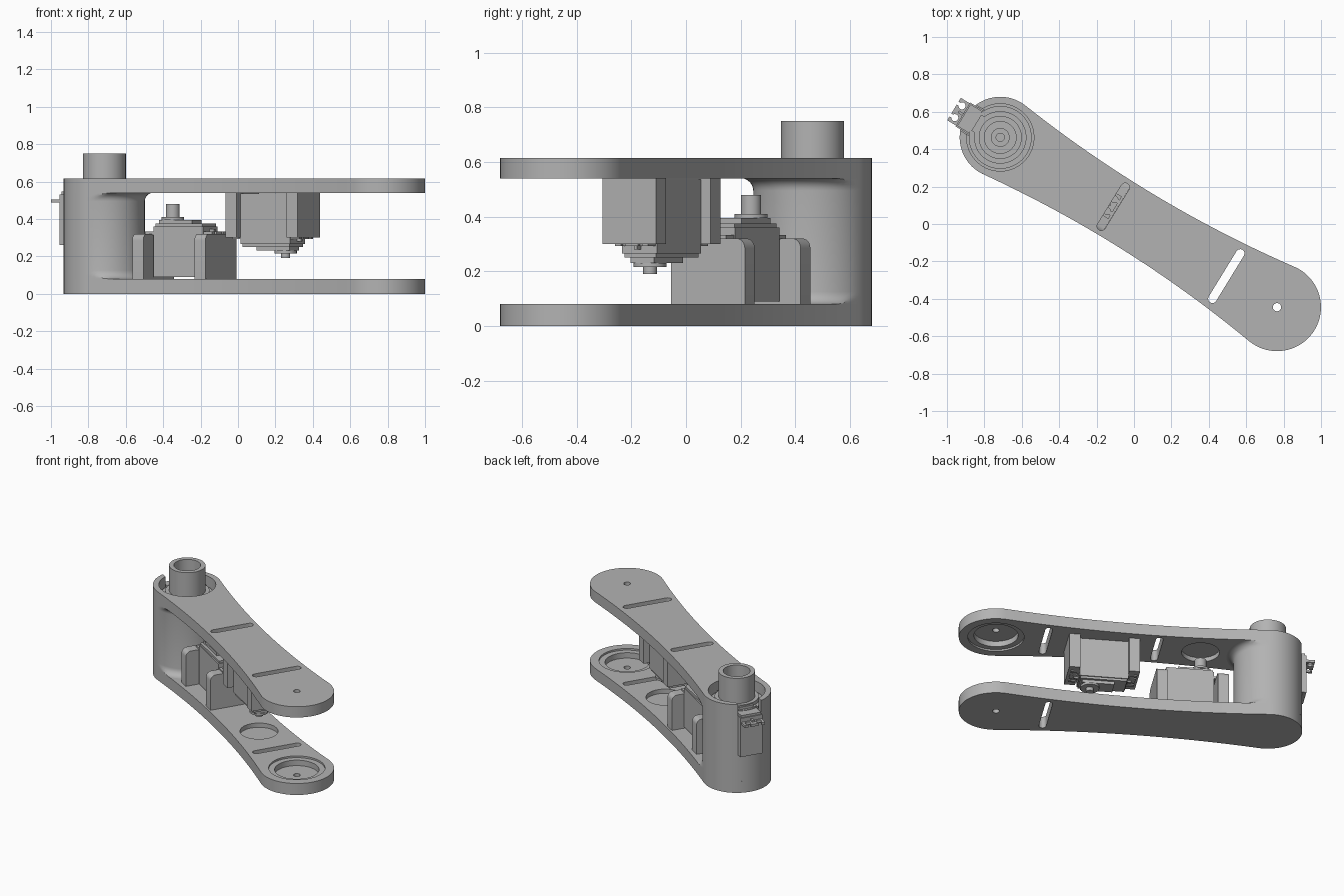
import bpy, bmesh, math
from math import sin, cos, pi, radians

old = bpy.data.objects.get("Cube")
if old:
    bpy.data.objects.remove(old, do_unlink=True)

grey = bpy.data.materials.new("plain_grey")
grey.use_nodes = True
grey.diffuse_color = (0.45, 0.45, 0.45, 1)
grey.node_tree.nodes["Principled BSDF"].inputs["Base Color"].default_value = (0.45, 0.45, 0.45, 1)

# Everything is built along the arm: local x runs from the hub to the tip
HUB = (-0.715, 0.463, 0)
TURN = -math.atan2(0.908, 1.48)
TIP = 1.736
R_HUB, R_TIP = 0.217, 0.235
LOW, UNDER, TOP = 0.08, 0.54, 0.615
SLOT_MID, SLOT_TIP = 0.709, 1.418
SHAFT_LOW, SHAFT_UP = 0.43, 1.137
parts = []


def finish(name, bm, keep=True):
    bmesh.ops.recalc_face_normals(bm, faces=bm.faces)
    me = bpy.data.meshes.new(name)
    bm.to_mesh(me)
    bm.free()
    ob = bpy.data.objects.new(name, me)
    bpy.context.collection.objects.link(ob)
    me.materials.append(grey)
    if keep:
        parts.append(ob)
    return ob


def prism(name, pts, z0, z1, keep=True):
    bm = bmesh.new()
    face = bm.faces.new([bm.verts.new((x, y, z0)) for x, y in pts])
    out = bmesh.ops.extrude_face_region(bm, geom=[face])
    for v in out["geom"]:
        if isinstance(v, bmesh.types.BMVert):
            v.co.z = z1
    return finish(name, bm, keep)


def arc(cx, cy, r, a0, a1, n):
    return [(cx + r * cos(radians(a0 + (a1 - a0) * i / n)),
             cy + r * sin(radians(a0 + (a1 - a0) * i / n))) for i in range(n + 1)]


def disc(name, x, y, r, z0, z1, keep=True, n=48):
    return prism(name, arc(x, y, r, 0, 360, n)[:-1], z0, z1, keep)


def slot(x, half, z0, z1):
    r = 0.023
    return prism("cutter", arc(x, half, r, 0, 180, 8) + arc(x, -half, r, 180, 360, 8), z0, z1, False)


def box(name, x0, x1, half, z0, z1, keep=True, round_z=None, y=0):
    bm = bmesh.new()
    bmesh.ops.create_cube(bm, size=1)
    for v in bm.verts:
        v.co = ((x0 + x1) / 2 + v.co.x * (x1 - x0), y + v.co.y * 2 * half,
                (z0 + z1) / 2 + v.co.z * (z1 - z0))
    if round_z is not None:
        edges = [e for e in bm.edges if all(abs(v.co.z - round_z) < 1e-4 for v in e.verts)
                 and abs(e.verts[0].co.x - e.verts[1].co.x) > 1e-4]
        bmesh.ops.bevel(bm, geom=edges, offset=0.035, segments=6, profile=0.5, affect='EDGES')
    return finish(name, bm, keep)


def cut(ob, cutters):
    for c in cutters:
        m = ob.modifiers.new("cut", 'BOOLEAN')
        m.operation, m.solver, m.object = 'DIFFERENCE', 'EXACT', c
        bpy.context.view_layer.objects.active = ob
        bpy.ops.object.modifier_apply(modifier=m.name)
        bpy.data.objects.remove(c, do_unlink=True)


def lathe(name, profile, n=64, fit=None):
    bm = bmesh.new()
    rings = []
    for r, z in profile:
        pts = [(r * cos(2 * pi * i / n), r * sin(2 * pi * i / n)) for i in range(n)]
        if fit:
            pts = [fit(x, y) for x, y in pts]
        rings.append([bm.verts.new((x, y, z)) for x, y in pts])
    for a, b in zip(rings, rings[1:]):
        for i in range(n):
            j = (i + 1) % n
            bm.faces.new((a[i], a[j], b[j], b[i]))
    bm.faces.new(rings[0])
    bm.faces.new(rings[-1])
    return finish(name, bm)


# Waisted arm outline: two round ends joined by concave sides
U0, W0 = R_HUB * cos(radians(83)), R_HUB * sin(radians(83))
U1, W1 = TIP + R_TIP * cos(radians(97)), R_TIP * sin(radians(97))


def half_width(u):
    t = (u - U0) / (U1 - U0)
    return W0 + (W1 - W0) * t - 0.055 * 4 * t * (1 - t)


side = [U0 + (U1 - U0) * i / 24 for i in range(1, 24)]
outline = (arc(TIP, 0, R_TIP, -97, 97, 40)
           + [(u, half_width(u)) for u in reversed(side)]
           + arc(0, 0, R_HUB, 83, 277, 40)
           + [(u, -half_width(u)) for u in side])

lower_plate = prism("lower_plate", outline, 0, LOW)
upper_plate = prism("upper_plate", outline, UNDER, TOP)

# Bearing seats, pockets and slots in the plates
for plate, inner, s, pocket in ((lower_plate, LOW, -1, SHAFT_UP), (upper_plate, UNDER, 1, SHAFT_LOW)):
    def span(depth):
        return sorted((inner - s * 0.02, inner + s * depth))
    cut(plate, [disc("cutter", TIP, 0, 0.178, *span(0.012), False),
                disc("cutter", TIP, 0, 0.14, *span(0.05), False),
                disc("cutter", TIP, 0, 0.022, -0.1, 1, False, 20),
                disc("cutter", pocket, 0, 0.12, *span(0.03), False),
                slot(SLOT_TIP, 0.142, -0.1, 1)])
cut(upper_plate, [slot(SLOT_MID, 0.122, 0.4, 1),
                  disc("cutter", 0, 0, 0.18, 0.5, 0.7, False, 64),
                  box("cutter", -0.3, 0, 0.08, 0.5, 0.7, False)])


# Hub column, flared into the plates on the arm side only
def inside_outline(x, y):
    r = math.hypot(x, y)
    if x < U0:
        return x * R_HUB / r, y * R_HUB / r
    w = half_width(x)
    return x, max(-w, min(w, y))


flare = 0.045
bottom = [(R_HUB + flare * (1 - sin(a)), LOW + flare * (1 - cos(a)))
          for a in [i * pi / 12 for i in range(7)]]
column = lathe("hub_column", bottom + [(r, LOW + UNDER - z) for r, z in reversed(bottom)],
               fit=inside_outline)
cut(column, [disc("cutter", 0, 0, 0.18, 0.52, 0.7, False, 64),
             box("cutter", -0.3, 0.05, 0.08, 0.262, 0.7, False)])

# Turning tube and its seat
lathe("hub_tube", [(0.115, 0.575), (0.115, 0.75), (0.085, 0.75), (0.085, 0.6),
                   (0.05, 0.6), (0.05, 0.62), (0.022, 0.62), (0.022, 0.605)])
lathe("hub_seat", [(0.168, 0.535), (0.168, 0.55), (0.14, 0.55), (0.14, 0.575), (0.11, 0.575)])
for i in range(8):
    a = 2 * pi * (i + 0.5) / 8
    disc("hub_screw", 0.155 * cos(a), 0.155 * sin(a), 0.013, 0.54, 0.558, n=12)


def servo(name, shaft, d, base, s, tip, r):
    """Servo motor: d is the way its body extends, s the way its shaft points."""
    def xs(a, b):
        return sorted((shaft + d * a, shaft + d * b))

    def zs(a, b):
        return sorted((base + s * a, base + s * b))
    box(name + "_body", *xs(-0.075, 0.235), 0.075, *zs(0, 0.27))
    box(name + "_lid", *xs(-0.068, 0.228), 0.068, *zs(0.27, 0.285))
    box(name + "_gear_cover", *xs(-0.055, 0.15), 0.05, *zs(0.285, 0.305))
    for end, a, b in (("near", -0.075, -0.13), ("far", 0.235, 0.29)):
        tab = box(name + "_" + end + "_tab", *xs(a, b), 0.07, *zs(0.225, 0.242))
        for y in (-0.037, 0.037):
            mid = (a + b) / 2
            cut(tab, [disc("cutter", shaft + d * mid, y, 0.019, *zs(0.2, 0.27), False, 16),
                      box("cutter", *xs(mid, b + (b - a) / 2), 0.009, *zs(0.2, 0.27), False, y=y)])
        box(name + "_" + end + "_rib", *xs(a, a + (b - a) * 0.5), 0.007, *zs(0.242, 0.255))
    disc(name + "_collar", shaft, 0, 0.06, *zs(0.305, 0.32))
    disc(name + "_shaft", shaft, 0, r, *zs(0.32, tip), n=24)


servo("hub_servo", 0, -1, 0.262, 1, 0.34, 0.03)
servo("lower_servo", SHAFT_LOW, 1, 0.09, 1, 0.39, 0.037)
servo("upper_servo", SHAFT_UP, -1, 0.535, -1, 0.345, 0.025)

# Servo mounting walls
for x in (0.307, 0.697):
    box("lower_mount", x - 0.0345, x + 0.0345, 0.158, LOW - 0.005, 0.32, round_z=0.32)
for x in (0.867, 1.249):
    box("upper_mount", x - 0.0345, x + 0.0345, 0.115, 0.3, UNDER + 0.005)

# Turn the arm into place and shade it
bpy.ops.object.select_all(action='DESELECT')
for ob in parts:
    ob.location = HUB
    ob.rotation_euler.z = TURN
    ob.select_set(True)
bpy.context.view_layer.objects.active = parts[0]
bpy.ops.object.shade_smooth_by_angle(angle=radians(30))
